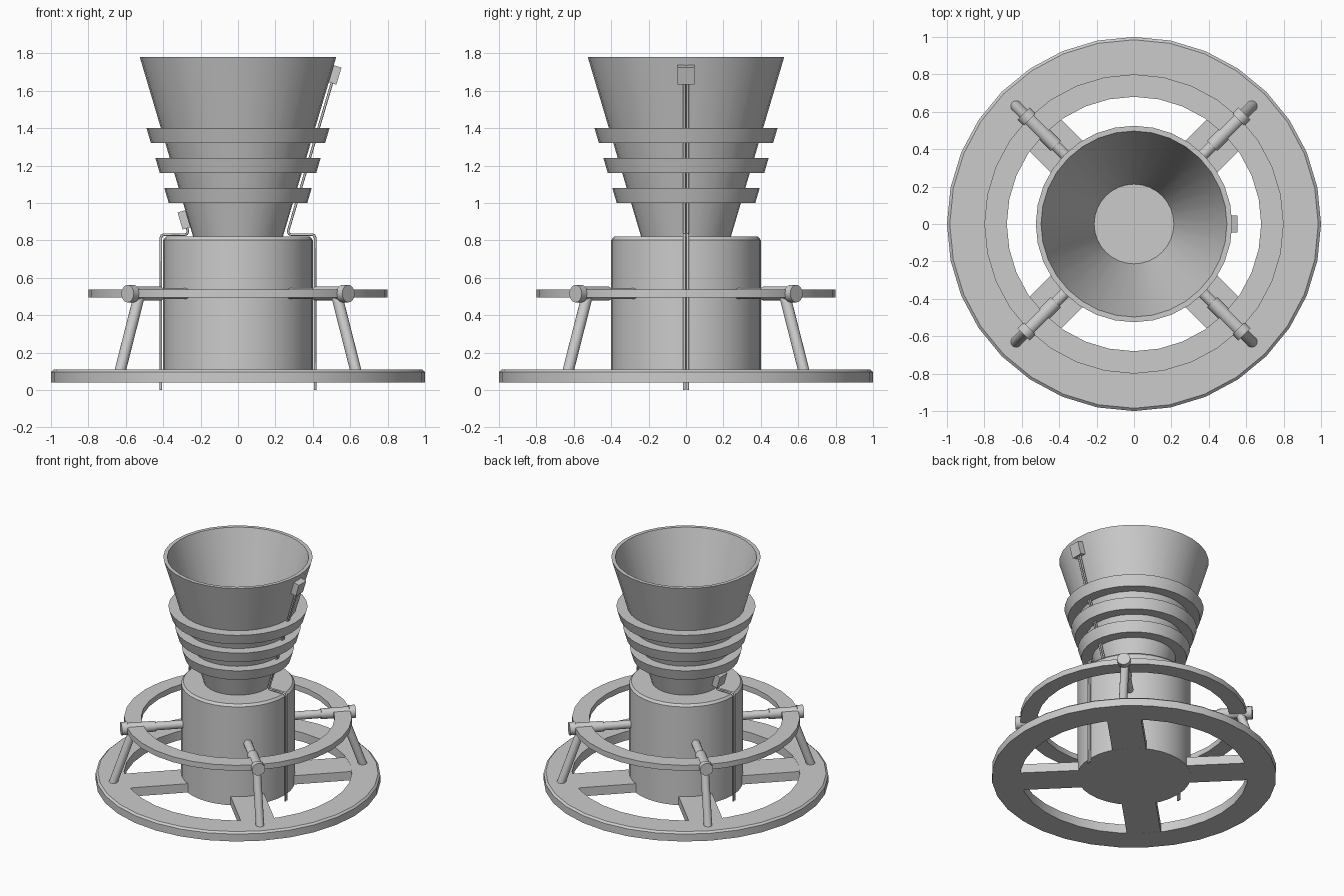
import bpy, bmesh
from math import sin, cos, pi, radians, atan
from mathutils import Vector, Matrix

if "Cube" in bpy.data.objects:
    bpy.data.objects.remove(bpy.data.objects["Cube"])

SIDES = 32
SLOPE = 0.297                      # outward lean of the cone wall


def cone_r(z):
    return 0.525 - SLOPE * (1.78 - z)


def finish(name, bm, smooth=True):
    bmesh.ops.recalc_face_normals(bm, faces=bm.faces)
    me = bpy.data.meshes.new(name)
    bm.to_mesh(me)
    bm.free()
    ob = bpy.data.objects.new(name, me)
    bpy.context.collection.objects.link(ob)
    if smooth:
        bpy.ops.object.select_all(action='DESELECT')
        bpy.context.view_layer.objects.active = ob
        ob.select_set(True)
        bpy.ops.object.shade_smooth_by_angle(angle=radians(30))
    return ob


def lathe(name, profile, closed=True):
    """Spin an (r, z) profile round z; open profiles get capped ends."""
    bm = bmesh.new()
    rings = [[bm.verts.new((r * cos(2 * pi * i / SIDES), r * sin(2 * pi * i / SIDES), z))
              for i in range(SIDES)] for r, z in profile]
    pairs = list(zip(rings, rings[1:]))
    if closed:
        pairs.append((rings[-1], rings[0]))
    else:
        bm.faces.new(rings[0])
        bm.faces.new(rings[-1])
    for a, b in pairs:
        for i in range(SIDES):
            j = (i + 1) % SIDES
            bm.faces.new((a[i], a[j], b[j], b[i]))
    return finish(name, bm)


def rod(name, a, b, radius, segs=16):
    a, b = Vector(a), Vector(b)
    d = b - a
    bm = bmesh.new()
    m = Matrix.Translation((a + b) / 2) @ d.to_track_quat('Z', 'Y').to_matrix().to_4x4()
    bmesh.ops.create_cone(bm, cap_ends=True, segments=segs, radius1=radius,
                          radius2=radius, depth=d.length, matrix=m)
    return finish(name, bm)


def box(name, size, matrix):
    bm = bmesh.new()
    bmesh.ops.create_cube(bm, size=1, matrix=matrix @ Matrix.Diagonal((*size, 1)))
    return finish(name, bm, False)


def wire(name, points, radius=0.007):
    cu = bpy.data.curves.new(name, 'CURVE')
    cu.dimensions = '3D'
    cu.bevel_depth = radius
    cu.bevel_resolution = 1
    cu.use_fill_caps = True
    sp = cu.splines.new('POLY')
    sp.points.add(len(points) - 1)
    for p, co in zip(sp.points, points):
        p.co = (*co, 1)
    ob = bpy.data.objects.new(name, cu)
    bpy.context.collection.objects.link(ob)
    return ob


# Base ring, body and hand rail
lathe("base_ring", [(0.8, 0.04), (1.0, 0.04), (1.0, 0.097), (0.985, 0.11), (0.8, 0.11)])
lathe("body", [(0.4, 0.04), (0.4, 0.803), (0.385, 0.82)], closed=False)
lathe("rail", [(0.68, 0.495), (0.8, 0.495), (0.8, 0.537), (0.68, 0.537)])

# Flared cone with a thin wall, and the small pin hole collar on its floor
lathe("cone", [(cone_r(0.81), 0.81), (0.525, 1.78), (0.497, 1.78), (0.21, 0.81)])
lathe("floor_collar", [(0.03, 0.815), (0.04, 0.815), (0.04, 0.826), (0.03, 0.826)])

# Three collars round the cone
for k, z in enumerate((1.0, 1.16, 1.32)):
    lathe(f"cone_collar_{k + 1}", [(cone_r(z) - 0.01, z), (cone_r(z) + 0.077, z),
                                   (cone_r(z + 0.08) + 0.077, z + 0.08),
                                   (cone_r(z + 0.08) - 0.01, z + 0.08)])

# Four diagonal spokes, arms, sleeves and legs
for k in range(4):
    a = pi / 4 + k * pi / 2
    rot = Matrix.Rotation(a, 4, 'Z')

    def polar(r, z):
        return (r * cos(a), r * sin(a), z)
    box(f"spoke_{k + 1}", (0.46, 0.24, 0.068), rot @ Matrix.Translation((0.58, 0, 0.0745)))
    rod(f"arm_{k + 1}", polar(0.37, 0.516), polar(0.62, 0.516), 0.03)
    rod(f"sleeve_{k + 1}", polar(0.59, 0.516), polar(0.80, 0.516), 0.038)
    rod(f"sleeve_cap_{k + 1}", polar(0.79, 0.516), polar(0.835, 0.516), 0.047)
    rod(f"leg_{k + 1}", polar(0.745, 0.51), polar(0.892, 0.10), 0.03)

# Paired wires climbing the body, each ending in a small sensor box on the cone
for side, label, z_box in ((1, "right", 1.685), (-1, "left", 0.91)):
    top = z_box - 0.03
    path = [(0.412, 0), (0.412, 0.815), (0.408, 0.826), (0.397, 0.831), (0.285, 0.831),
            (0.272, 0.835), (0.268, 0.85), (cone_r(top) + 0.018, top)]
    for n, y in enumerate((-0.009, 0.009)):
        wire(f"{label}_wire_{n + 1}", [(side * x, y, z) for x, z in path])
    m = (Matrix.Translation((side * (cone_r(z_box) + 0.022), 0, z_box))
         @ Matrix.Rotation(side * atan(SLOPE), 4, 'Y'))
    box(f"{label}_sensor_box", (0.044, 0.09, 0.095), m)
